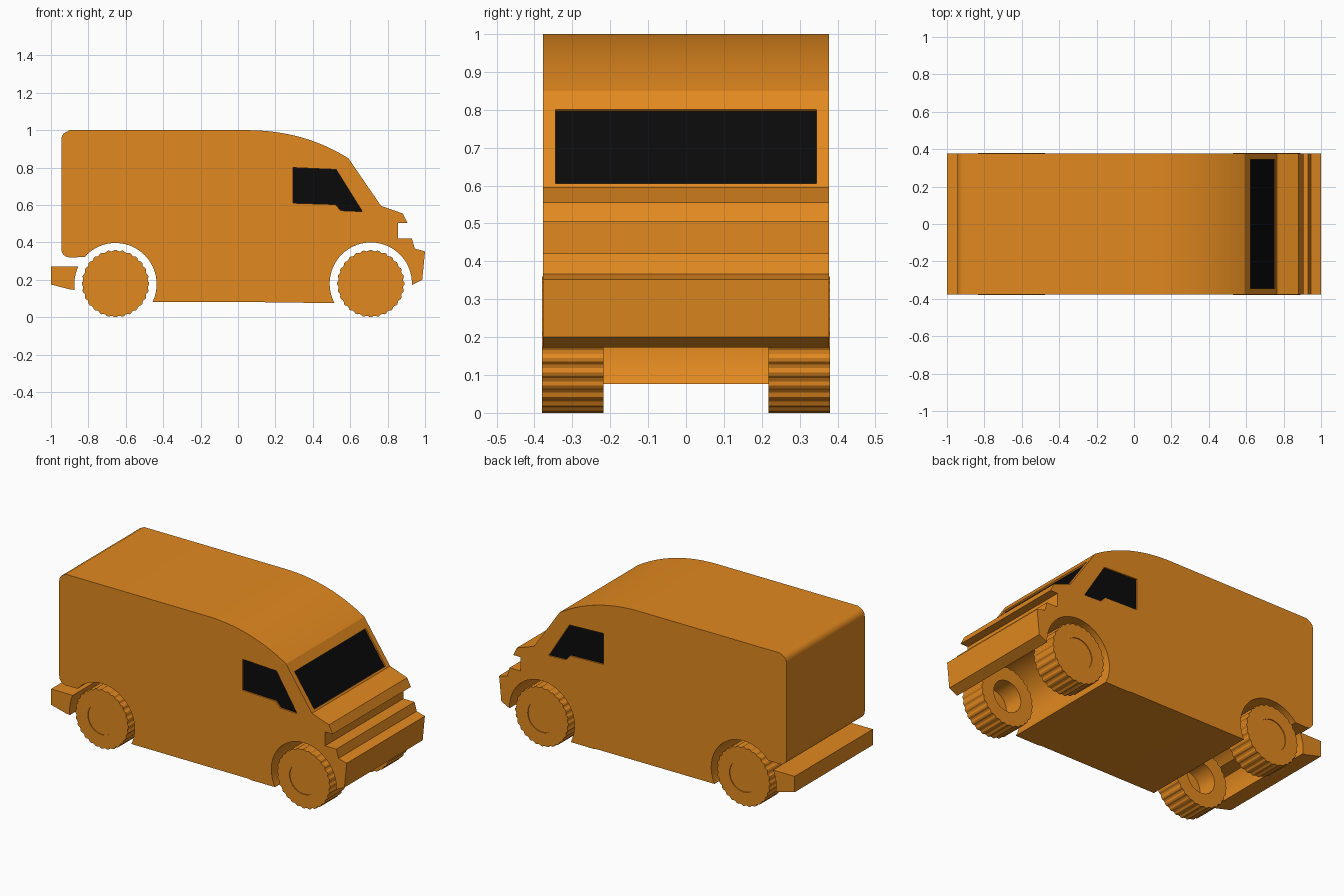
import bpy, bmesh, math
from mathutils import Vector

if "Cube" in bpy.data.objects:
    bpy.data.objects.remove(bpy.data.objects["Cube"])

W = 0.378          # half width of the body


def material(name, rgb):
    m = bpy.data.materials.new(name)
    m.diffuse_color = (*rgb, 1)
    m.use_nodes = True
    m.node_tree.nodes["Principled BSDF"].inputs["Base Color"].default_value = m.diffuse_color
    return m


ORANGE = material("orange paint", (0.76, 0.25, 0.014))
BLACK = material("black glass", (0.003, 0.003, 0.003))


def finish(name, bm, mat, smooth=True):
    bmesh.ops.recalc_face_normals(bm, faces=bm.faces)
    me = bpy.data.meshes.new(name)
    bm.to_mesh(me)
    bm.free()
    me.materials.append(mat)
    ob = bpy.data.objects.new(name, me)
    bpy.context.collection.objects.link(ob)
    if smooth:
        smooth_shade(ob)
    return ob


def activate(ob):
    bpy.ops.object.select_all(action='DESELECT')
    ob.select_set(True)
    bpy.context.view_layer.objects.active = ob


def smooth_shade(ob):
    activate(ob)
    bpy.ops.object.shade_smooth_by_angle(angle=math.radians(20))


def mirror_y(ob):
    mod = ob.modifiers.new("mirror", 'MIRROR')
    mod.use_axis = (False, True, False)
    activate(ob)
    bpy.ops.object.modifier_apply(modifier=mod.name)


def prism(name, loop, offset, mat, smooth=True):
    """Face through 3D points, extruded by offset (flat panel if None)."""
    bm = bmesh.new()
    f = bm.faces.new([bm.verts.new(p) for p in loop])
    if offset is not None:
        r = bmesh.ops.extrude_face_region(bm, geom=[f], use_keep_orig=True)
        vs = [g for g in r["geom"] if isinstance(g, bmesh.types.BMVert)]
        bmesh.ops.translate(bm, verts=vs, vec=offset)
    return finish(name, bm, mat, smooth)


def side(pts, y):
    return [Vector((x, y, z)) for x, z in pts]


def arc(cx, cz, r, a0, a1, n):
    angs = [math.radians(a0 + (a1 - a0) * i / n) for i in range(n + 1)]
    return [(cx + r * math.cos(a), cz + r * math.sin(a)) for a in angs]


def bezier(a, b, c, n):
    return [tuple((1 - t) ** 2 * p + 2 * t * (1 - t) * q + t * t * s
                  for p, q, s in zip(a, b, c))
            for t in (i / n for i in range(n + 1))]


# Body: one side profile with roof curve, stepped nose and wheel arches
profile = (
    arc(-0.90, 0.95, 0.045, 180, 90, 6)
    + bezier((0.05, 1.0), (0.35, 1.0), (0.59, 0.85), 16)
    + [(0.765, 0.595), (0.88, 0.555), (0.905, 0.505), (0.855, 0.505),
       (0.855, 0.42), (0.93, 0.42), (0.945, 0.367), (1.0, 0.352),
       (0.985, 0.20)]
    + arc(0.71, 0.18, 0.22, -2, 208, 32)
    + [(0.36, 0.076), (0.335, 0.08)]
    + arc(-0.655, 0.177, 0.22, -26, 139, 26)
    + arc(-0.90, 0.365, 0.045, 270, 180, 6))
profile = [(-0.945 if x < -0.945 else x, 1.0 if z > 0.994 and x < 0 else z)
           for x, z in profile]
body = prism("body", side(profile, -W), (0, 2 * W, 0), ORANGE, False)

# Side windows: recessed panels on both sides
win = [(0.295, 0.80), (0.525, 0.79), (0.665, 0.565), (0.55, 0.57),
       (0.52, 0.603), (0.295, 0.61)]
D = 0.01
side_cut = prism("side_window_cutter", side(win, -W - 0.05),
                 (0, 0.05 + D, 0), ORANGE, False)
mirror_y(side_cut)
side_glass = prism("side_windows", side(win, -W + D - 0.001), None, BLACK, False)
mirror_y(side_glass)

# Windscreen: recessed panel on the sloping front
lean = Vector((0.175, 0, -0.255))
normal = Vector((0.255, 0, 0.175)).normalized()
top = Vector((0.59, 0, 0.85))
hi, lo = top + lean * 0.195, top + lean * 0.958
screen = [p + Vector((0, y, 0)) for p, y in
          ((hi, -0.345), (hi, 0.345), (lo, 0.345), (lo, -0.345))]
screen_cut = prism("windscreen_cutter", [p + normal * 0.04 for p in screen],
                   -normal * (0.04 + D), ORANGE, False)
prism("windscreen", [p - normal * (D - 0.001) for p in screen], None, BLACK, False)

# Cut the window recesses into the body
for cutter in (side_cut, screen_cut):
    cutter.hide_render = True
    mod = body.modifiers.new("recess", 'BOOLEAN')
    mod.operation, mod.solver, mod.object = 'DIFFERENCE', 'EXACT', cutter
    activate(body)
    bpy.ops.object.modifier_apply(modifier=mod.name)
    bpy.data.objects.remove(cutter)
smooth_shade(body)

# Rear bumper, curved where it meets the wheel arch
bumper = ([(-1.0, 0.175), (-1.0, 0.272)]
          + arc(-0.655, 0.177, 0.22, 154.5, 188, 6) + [(-0.895, 0.148)])
prism("rear_bumper", side(bumper, -W), (0, 2 * W, 0), ORANGE)


# Wheels: treaded tyre, shallow hub outside, deep bore inside
def wheel(name, cx, cz, teeth=28):
    R, y0, y1, h = 0.18, -0.38, -0.218, 0.095
    section = [(h, y0 + 0.005), (h, y0), (None, y0), (None, y1), (h, y1),
               (h, y0 + 0.04)]
    n = teeth * 4
    bm = bmesh.new()
    rings = []
    for r, y in section:
        ring = []
        for i in range(n):
            a = 2 * math.pi * (i - 0.5) / n
            rad = r or (R if i % 4 < 2 else R - 0.006)
            ring.append(bm.verts.new((cx + rad * math.cos(a), y,
                                      cz + rad * math.sin(a))))
        rings.append(ring)
    for a, b in zip(rings, rings[1:]):
        for i in range(n):
            j = (i + 1) % n
            bm.faces.new((a[i], a[j], b[j], b[i]))
    bm.faces.new(rings[0])
    bm.faces.new(rings[-1])
    ob = finish(name, bm, ORANGE)
    mirror_y(ob)


wheel("front_wheels", 0.71, 0.18)
wheel("rear_wheels", -0.655, 0.18)
